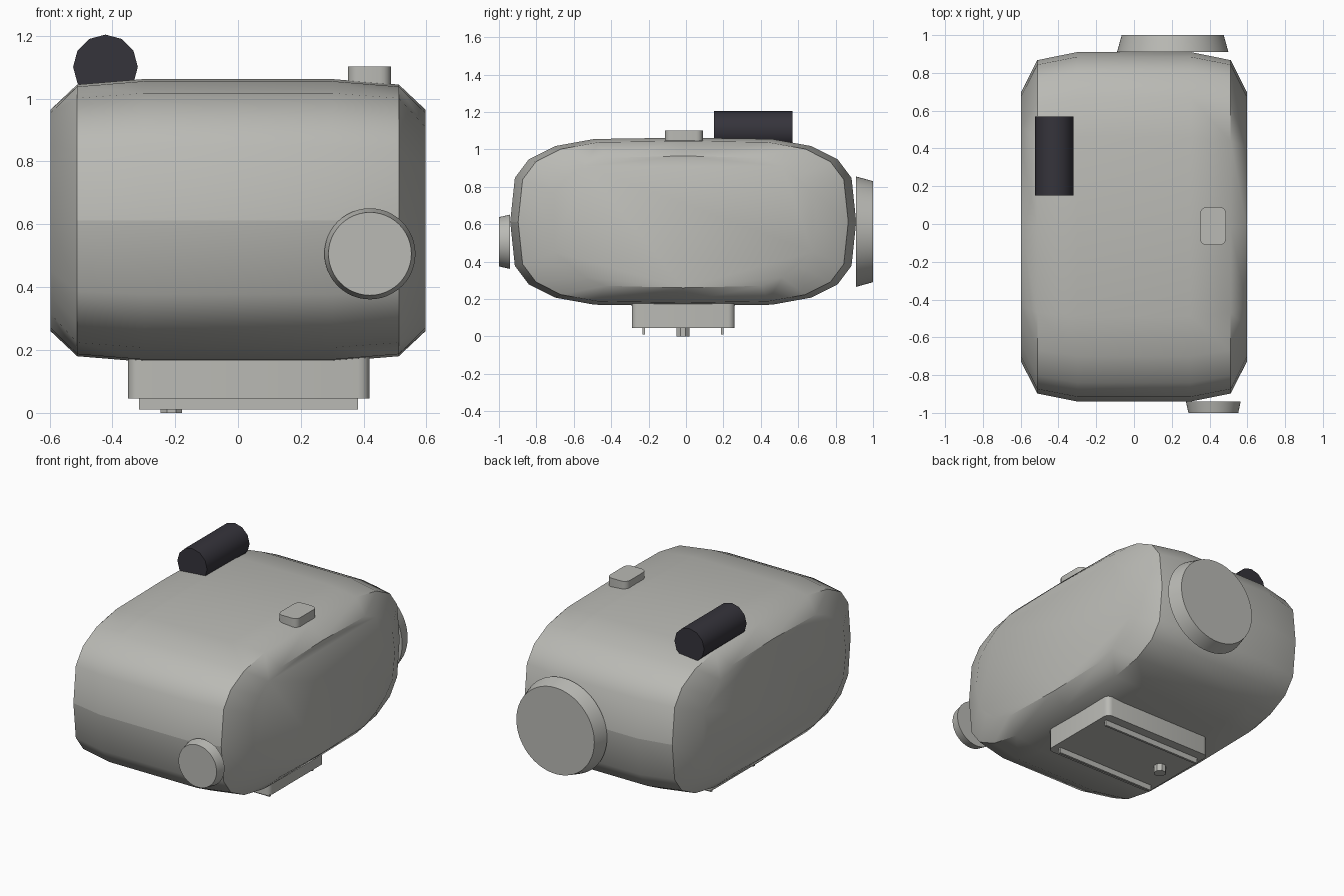
import bpy, bmesh, math
from mathutils import Matrix

if "Cube" in bpy.data.objects:
    bpy.data.objects.remove(bpy.data.objects["Cube"])


def material(name, rgb):
    m = bpy.data.materials.new(name)
    m.diffuse_color = (*rgb, 1)
    m.use_nodes = True
    m.node_tree.nodes["Principled BSDF"].inputs["Base Color"].default_value = m.diffuse_color
    return m


GREY = material("warm grey", (0.49, 0.49, 0.46))
DARK = material("dark charcoal", (0.036, 0.034, 0.044))


def finish(bm, name, mat, angle=40):
    bmesh.ops.recalc_face_normals(bm, faces=bm.faces[:])
    me = bpy.data.meshes.new(name)
    bm.to_mesh(me)
    bm.free()
    ob = bpy.data.objects.new(name, me)
    bpy.context.collection.objects.link(ob)
    me.materials.append(mat)
    bpy.ops.object.select_all(action='DESELECT')
    ob.select_set(True)
    bpy.context.view_layer.objects.active = ob
    bpy.ops.object.shade_smooth_by_angle(angle=math.radians(angle))
    return ob


def box(name, x, y, z, mat, round_r=0):
    bm = bmesh.new()
    bmesh.ops.create_cube(bm, size=1)
    for v in bm.verts:
        v.co = [lo + (c + 0.5) * (hi - lo) for c, (lo, hi) in zip(v.co, (x, y, z))]
    if round_r:
        upright = [e for e in bm.edges
                   if abs(e.verts[0].co.z - e.verts[1].co.z) > 1e-4]
        bmesh.ops.bevel(bm, geom=upright, offset=round_r, segments=4,
                        profile=0.5, affect='EDGES')
    return finish(bm, name, mat)


def disc(name, centre, r1, r2, depth, sides, mat, along_y=True, turn=0):
    # r1 is the radius at the low end of the axis, r2 at the high end
    bm = bmesh.new()
    bmesh.ops.create_cone(bm, cap_ends=True, segments=sides, radius1=r1,
                          radius2=r2, depth=depth)
    m = Matrix.Rotation(turn, 4, 'Z')
    if along_y:
        m = Matrix.Rotation(-math.pi / 2, 4, 'X') @ m
    bmesh.ops.transform(bm, matrix=Matrix.Translation(centre) @ m, verts=bm.verts[:])
    return finish(bm, name, mat)


# Body: rounded sections (quarter profiles in y, z) lofted along x
MID = [(0.925, 0), (0.90, 0.235), (0.825, 0.335), (0.685, 0.405),
       (0.475, 0.443), (0, 0.45)]
SHOULDER = [(y * 0.954, z * 0.961) for y, z in MID]
CAP = [(0.715, 0), (0.69, 0.16), (0.62, 0.237), (0.53, 0.297),
       (0.42, 0.342), (0, 0.3525)]
CY, CZ = -0.015, 0.6125


def ring(bm, x, q):
    half = q + [(-y, z) for y, z in q[-2::-1]]
    full = half + [(y, -z) for y, z in half[-2:0:-1]]
    return [bm.verts.new((x, CY + y, CZ + z)) for y, z in full]


bm = bmesh.new()
rings = [ring(bm, x, q) for x, q in
         [(-0.597, CAP), (-0.512, SHOULDER), (-0.3, MID),
          (0.3, MID), (0.512, SHOULDER), (0.597, CAP)]]
for a, b in zip(rings, rings[1:]):
    for i in range(len(a)):
        j = (i + 1) % len(a)
        bm.faces.new((a[i], a[j], b[j], b[i]))
bm.faces.new(rings[0])
bm.faces.new(rings[-1])
body = finish(bm, "body", GREY)
# Crisp seam round the middle of the front and back
for e in body.data.edges:
    ends = [body.data.vertices[i].co for i in e.vertices]
    if all(abs(p.z - CZ) < 1e-3 and abs(p.x) < 0.55 for p in ends):
        e.use_edge_sharp = True

# Eyepiece on the front, lens on the back
disc("eyepiece", (0.42, -0.97, 0.506), 0.132, 0.145, 0.06, 48, GREY)
disc("lens", (0.205, 0.955, 0.56), 0.295, 0.27, 0.09, 64, GREY)

# Dark tube and button on top
disc("top_tube", (-0.422, 0.36, 1.101), 0.103, 0.103, 0.42, 12, DARK)
box("top_button", (0.35, 0.487), (-0.112, 0.09), (1.035, 1.102), GREY, 0.035)

# Mounting foot with two rails and a stud
box("mounting_foot", (-0.35, 0.418), (-0.29, 0.26), (0.045, 0.2), GREY, 0.035)
for i, y in enumerate((-0.225, 0.194)):
    box(f"foot_rail_{i + 1}", (-0.315, 0.382), (y - 0.007, y + 0.007),
        (0.01, 0.05), GREY)
disc("foot_stud", (-0.212, -0.016, 0.025), 0.037, 0.037, 0.05, 8, GREY,
     along_y=False, turn=math.pi / 8)
